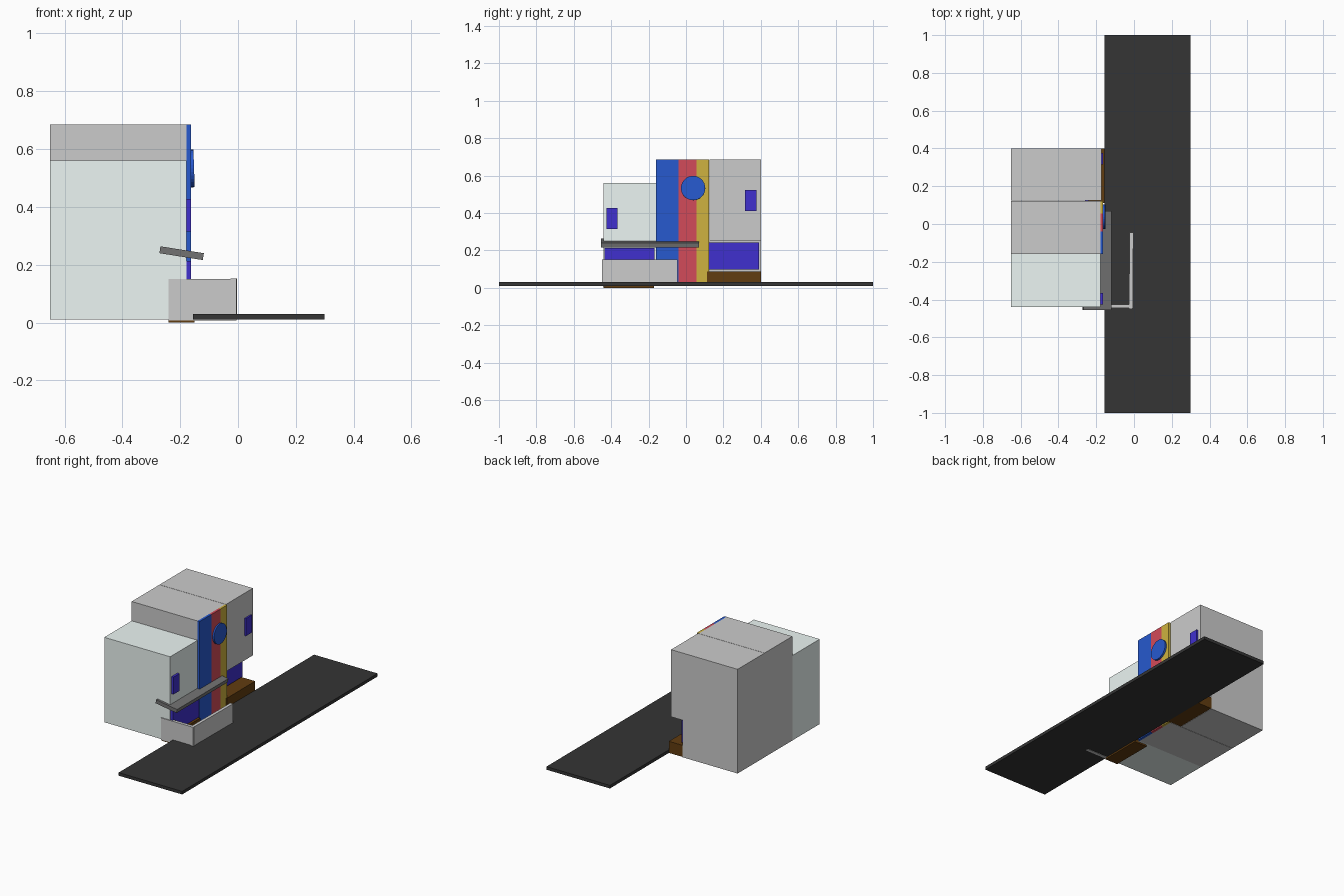
import bpy, math

if "Cube" in bpy.data.objects:
    bpy.data.objects.remove(bpy.data.objects["Cube"])

mats = {}


def paint(obj, name, rgb):
    if name not in mats:
        m = bpy.data.materials.new(name)
        m.diffuse_color = (*rgb, 1)
        m.use_nodes = True
        m.node_tree.nodes["Principled BSDF"].inputs["Base Color"].default_value = m.diffuse_color
        mats[name] = m
    obj.data.materials.append(mats[name])


PALE = ("pale_wall", (0.84, 0.92, 0.90))
GLASS = ("glass", (0.05, 0.03, 0.62))
WOOD = ("wood", (0.12, 0.045, 0.005))
BLUE = ("blue", (0.02, 0.10, 0.62))
RED = ("red", (0.65, 0.07, 0.10))
YELLOW = ("yellow", (0.62, 0.45, 0.05))
ASPHALT = ("asphalt", (0.035, 0.035, 0.035))
METAL = ("metal", (0.17, 0.17, 0.17))


def box(name, x, y, z, mat=None, rot=(0, 0, 0)):
    """Box from (min, max) ranges on each axis."""
    bpy.ops.mesh.primitive_cube_add(
        size=1, location=[(a + b) / 2 for a, b in (x, y, z)], rotation=rot)
    o = bpy.context.object
    o.name = name
    o.scale = [b - a for a, b in (x, y, z)]
    bpy.ops.object.transform_apply(location=False, rotation=False, scale=True)
    if mat:
        paint(o, *mat)
    return o


def extrude_y(name, profile, y0, y1):
    """Prism from an xz profile."""
    n = len(profile)
    verts = [(x, y, z) for y in (y0, y1) for x, z in profile]
    faces = [list(range(n)), list(range(2 * n - 1, n - 1, -1))]
    faces += [[i, i + n, (i + 1) % n + n, (i + 1) % n] for i in range(n)]
    me = bpy.data.meshes.new(name)
    me.from_pydata(verts, [], faces)
    o = bpy.data.objects.new(name, me)
    bpy.context.collection.objects.link(o)
    return o


BACK, FACE, TRIM = -0.65, -0.178, -0.163

# Road
box("road", (-0.155, 0.30), (-1, 1), (0.01, 0.03), ASPHALT)

# Buildings: the right one has a recessed shop front
box("left_building", (BACK, FACE), (-0.44, -0.16), (0.01, 0.56), PALE)
box("middle_building", (BACK, FACE), (-0.16, 0.123), (0.01, 0.685))
extrude_y("right_building",
          [(BACK, 0.01), (-0.255, 0.01), (-0.255, 0.25), (FACE + 0.005, 0.25),
           (FACE + 0.005, 0.685), (BACK, 0.685)], 0.125, 0.40)

# Vertical facade stripes
for name, y0, y1, mat in (("blue", -0.16, -0.04, BLUE),
                          ("red", -0.04, 0.055, RED),
                          ("yellow", 0.055, 0.122, YELLOW)):
    box(name + "_stripe", (FACE, TRIM), (y0, y1), (0.01, 0.685), mat)

# Round sign
bpy.ops.mesh.primitive_cylinder_add(
    vertices=32, radius=0.065, depth=0.012, location=(-0.158, 0.038, 0.533),
    rotation=(0, math.radians(88), 0))
sign = bpy.context.object
sign.name = "round_sign"
paint(sign, *BLUE)

# Windows
for name, x, y, z in (
        ("left_small_window", (FACE, TRIM), (-0.425, -0.365), (0.315, 0.427)),
        ("right_small_window", (FACE, TRIM), (0.315, 0.377), (0.41, 0.523)),
        ("left_shop_window", (FACE, TRIM), (-0.435, -0.168), (0.07, 0.213)),
        ("right_shop_window", (-0.26, -0.24), (0.122, 0.39), (0.098, 0.242))):
    box(name, x, y, z, GLASS)

# Wooden plinths below the shop windows
box("left_plinth", (-0.24, -0.15), (-0.44, -0.17), (0.0, 0.068), WOOD)
box("right_plinth", (-0.26, -0.157), (0.112, 0.40), (0.012, 0.087), WOOD)

# Sloping awning
box("awning", (-0.271, -0.119), (-0.455, 0.07), (0.228, 0.252), METAL,
    (0, math.radians(9), 0))

# Low terrace wall
box("terrace_side_wall", (-0.24, -0.005), (-0.445, -0.425), (0.008, 0.15))
box("terrace_front_wall", (-0.025, -0.005), (-0.45, -0.045), (0.015, 0.152),
    None, (0, 0, math.radians(-0.5)))
